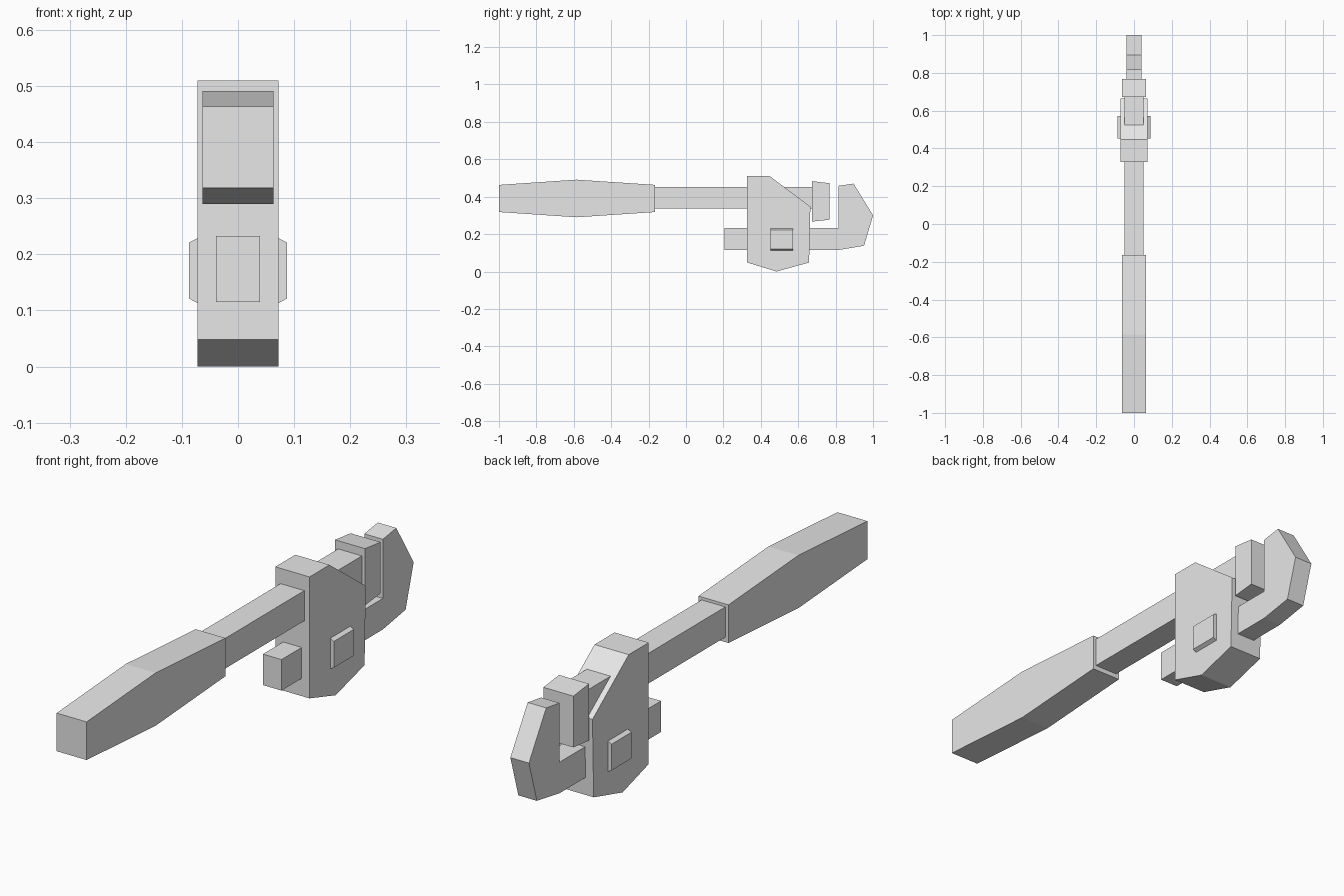
import bpy
import bmesh

cube = bpy.data.objects.get("Cube")
if cube:
    bpy.data.objects.remove(cube, do_unlink=True)

# Single plain metal colour
COLOUR = (0.8, 0.8, 0.8, 1.0)
metal = bpy.data.materials.new("light_grey_metal")
metal.use_nodes = True
metal.diffuse_color = COLOUR
metal.node_tree.nodes["Principled BSDF"].inputs["Base Color"].default_value = COLOUR


def finish(name, bm):
    bmesh.ops.recalc_face_normals(bm, faces=bm.faces)
    mesh = bpy.data.meshes.new(name)
    bm.to_mesh(mesh)
    bm.free()
    mesh.materials.append(metal)
    obj = bpy.data.objects.new(name, mesh)
    bpy.context.collection.objects.link(obj)
    return obj


def slab(name, profile, half_width):
    """Extrude a side profile of (y, z) points across the width."""
    bm = bmesh.new()
    face = bm.faces.new([bm.verts.new((-half_width, y, z)) for y, z in profile])
    grown = bmesh.ops.extrude_face_region(bm, geom=[face])["geom"]
    moved = [v for v in grown if isinstance(v, bmesh.types.BMVert)]
    bmesh.ops.translate(bm, verts=moved, vec=(2 * half_width, 0, 0))
    return finish(name, bm)


def box(y0, y1, z0, z1):
    return [(y0, z0), (y1, z0), (y1, z1), (y0, z1)]


# Handle, thickest in the middle
slab("handle", [(-1, 0.318), (-0.585, 0.29), (-0.165, 0.318),
                (-0.165, 0.463), (-0.585, 0.491), (-1, 0.463)], 0.063)

# Shaft through the housing to the fixed jaw
slab("shaft", box(-0.165, 0.675, 0.337, 0.452), 0.05)
slab("fixed_jaw", [(0.673, 0.267), (0.767, 0.277),
                   (0.767, 0.472), (0.673, 0.483)], 0.063)

# Housing with sloped top and pointed base
slab("housing", [(0.327, 0.048), (0.484, 0), (0.658, 0.048), (0.665, 0.347),
                 (0.447, 0.51), (0.327, 0.51)], 0.072)

# Sliding bar with the hooked jaw in one piece
slab("hook_jaw", [(0.206, 0.115), (0.815, 0.115), (0.952, 0.138), (1, 0.3),
                  (0.896, 0.47), (0.815, 0.458), (0.815, 0.233),
                  (0.206, 0.233)], 0.039)

# Adjuster pad on each side, bevelled above and below
for side, label in ((1, "left"), (-1, "right")):
    bm = bmesh.new()
    inner, outer = side * 0.07, side * 0.087
    outline = [(inner, 0.112), (outer, 0.121), (outer, 0.221), (inner, 0.23)]
    rings = [[bm.verts.new((x, y, z)) for x, z in outline] for y in (0.452, 0.572)]
    bm.faces.new(rings[0])
    bm.faces.new(rings[1])
    for i in range(4):
        j = (i + 1) % 4
        bm.faces.new((rings[0][i], rings[0][j], rings[1][j], rings[1][i]))
    finish(label + "_adjuster_pad", bm)
